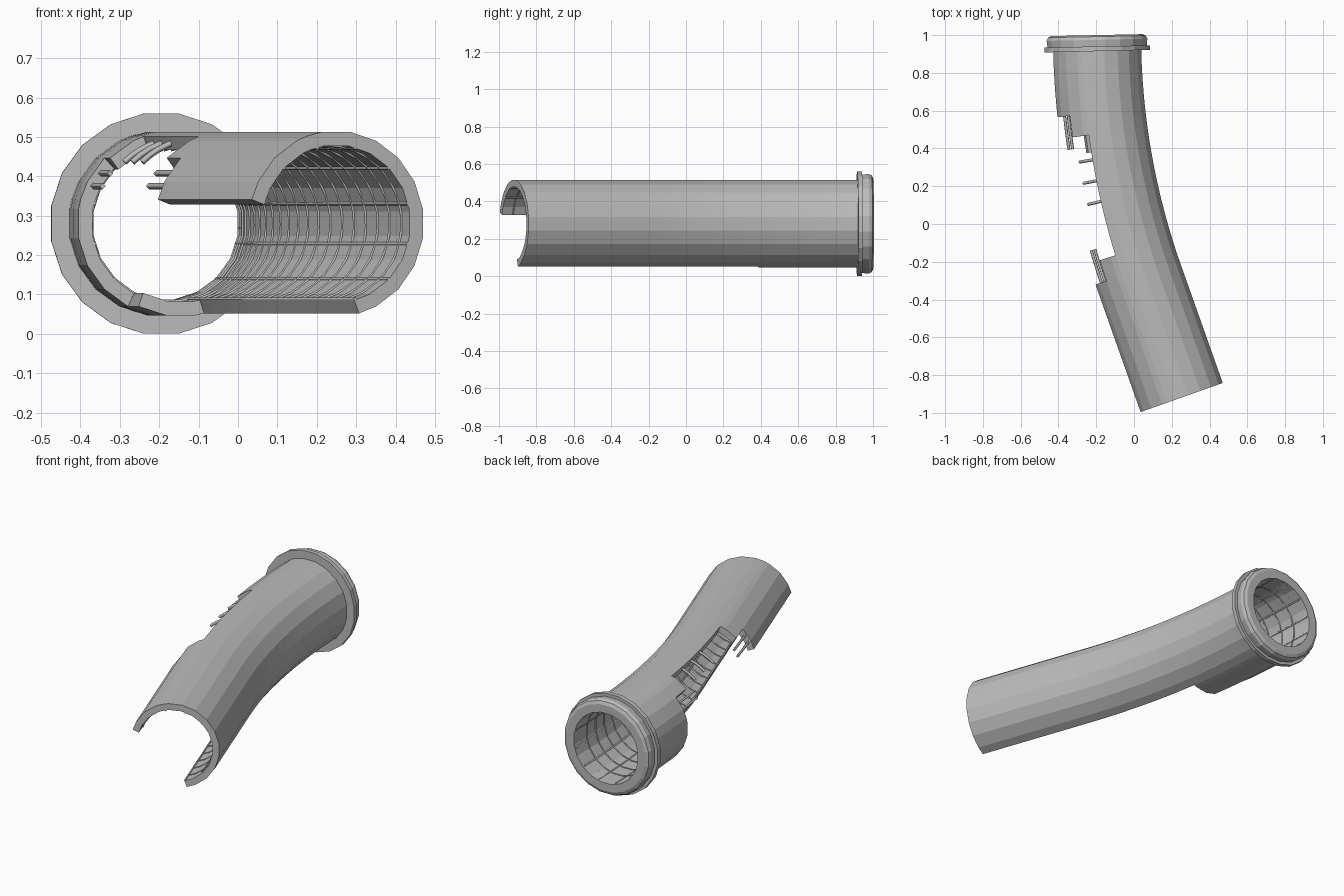
import bpy, bmesh
from math import sin, cos, radians
from mathutils import Vector

if "Cube" in bpy.data.objects:
    bpy.data.objects.remove(bpy.data.objects["Cube"])

# One concrete grey for everything
grey = bpy.data.materials.new("concrete_grey")
grey.use_nodes = True
grey.diffuse_color = (0.5, 0.5, 0.5, 1)
grey.node_tree.nodes["Principled BSDF"].inputs["Base Color"].default_value = (0.5, 0.5, 0.5, 1)

# Pipe centre line: a gentle bend, then a straight run to the front
START = Vector((-0.195, 0.93, 0.28))
H0, H1 = radians(1.2), radians(19.5)
BEND, LENGTH = 1.25, 1.913
K = (H1 - H0) / BEND
OUTER, WALL, ROD = 0.236, 0.036, 0.217
BACK_EDGE, FRONT_EDGE = 0.34, 1.2          # ends of the broken stretch
TOP_CUT, SIDE_CUT, LOW_CUT = 110, 165, 285  # broken edges, in degrees


def point(s, r, deg):
    """Point at distance s along the pipe, radius r, angle deg round it."""
    h = H0 + K * min(max(s, 0), BEND)
    extra = s - min(max(s, 0), BEND)
    centre = START + Vector(((cos(H0) - cos(h)) / K, (sin(H0) - sin(h)) / K, 0))
    centre += Vector((sin(h), -cos(h), 0)) * extra
    a = radians(deg)
    return centre + Vector((cos(h) * cos(a), sin(h) * cos(a), sin(a))) * r


def link(name, data):
    obj = bpy.data.objects.new(name, data)
    bpy.context.collection.objects.link(obj)
    data.materials.append(grey)
    return obj


def present(s, a):
    """Is the wall still there at this place?"""
    if s < BACK_EDGE or not TOP_CUT < a < LOW_CUT:
        return True
    if s > FRONT_EDGE:
        return a < SIDE_CUT
    if a < 135:
        return s < 0.45 or s > 1.09
    return a > 243 and s < 0.54


def pipe_wall():
    stations = sorted([i * LENGTH / 20 for i in range(21)]
                      + [BACK_EDGE, 0.45, 0.54, 1.09, FRONT_EDGE])
    angles = sorted([9 + 18 * i for i in range(20)] + [TOP_CUT, SIDE_CUT, LOW_CUT])
    n = len(angles)
    bm = bmesh.new()
    grid = [[bm.verts.new(point(s, OUTER, a)) for a in angles] for s in stations]
    for i in range(len(stations) - 1):
        for j in range(n):
            k = (j + 1) % n
            mid = (angles[j] + angles[k] + (360 if k == 0 else 0)) / 2
            if present((stations[i] + stations[i + 1]) / 2, mid):
                bm.faces.new((grid[i][j], grid[i][k], grid[i + 1][k], grid[i + 1][j]))
    bmesh.ops.delete(bm, geom=[v for v in bm.verts if not v.link_faces], context='VERTS')
    mesh = bpy.data.meshes.new("pipe_wall")
    bm.to_mesh(mesh)
    bm.free()
    solid = link("pipe_wall", mesh).modifiers.new("thickness", 'SOLIDIFY')
    solid.thickness, solid.offset = WALL, -1


def collar():
    profile = [(0.015, 0.2), (0.015, 0.283), (-0.01, 0.283), (-0.01, 0.266),
               (-0.045, 0.27), (-0.062, 0.262), (-0.07, 0.245), (-0.07, 0.2)]
    bm = bmesh.new()
    rings = [[bm.verts.new(point(s, r, 9 + 18 * i)) for s, r in profile] for i in range(20)]
    for i in range(20):
        a, b = rings[i], rings[(i + 1) % 20]
        for j in range(len(profile)):
            k = (j + 1) % len(profile)
            bm.faces.new((a[j], a[k], b[k], b[j]))
    bmesh.ops.recalc_face_normals(bm, faces=bm.faces)
    mesh = bpy.data.meshes.new("end_collar")
    bm.to_mesh(mesh)
    bm.free()
    link("end_collar", mesh)


def rods(name, paths, radius):
    curve = bpy.data.curves.new(name, 'CURVE')
    curve.dimensions = '3D'
    curve.bevel_depth, curve.bevel_resolution = radius, 0
    curve.use_fill_caps = True
    for pts in paths:
        spline = curve.splines.new('POLY')
        spline.points.add(len(pts) - 1)
        for p, co in zip(spline.points, pts):
            p.co = (*co, 1)
    link(name, curve)


def along(s0, s1, r, a, n=16):
    return [point(s0 + (s1 - s0) * i / n, r, a) for i in range(n + 1)]


def around(s, r, a0, a1, n=20):
    return [point(s, r, a0 + (a1 - a0) * i / n) for i in range(n + 1)]


pipe_wall()
collar()

# Lengthwise bars half sunk in the inner face
bars = []
for a in range(15, 360, 30):
    if TOP_CUT < a < LOW_CUT:
        bars.append(along(-0.06, BACK_EDGE, 0.199, a))
        if a < SIDE_CUT:
            bars.append(along(FRONT_EDGE, LENGTH, 0.199, a))
    else:
        bars.append(along(-0.06, LENGTH, 0.199, a))
rods("inner_bars", bars, 0.005)

# Hoops half sunk in the inner face
hoops = []
for i in range(21):
    s = 0.05 + i * 0.09
    if s < BACK_EDGE:
        hoops.append(around(s, 0.199, 9, 369))
    else:
        end = TOP_CUT if s < FRONT_EDGE else SIDE_CUT
        hoops.append(around(s, 0.199, LOW_CUT - 360, end))
rods("inner_hoops", hoops, 0.004)

# Bare bars sticking out of the broken edges
bare = [along(BACK_EDGE - 0.03, BACK_EDGE + 0.17, ROD, a) for a in (144, 154)]
bare += [along(FRONT_EDGE + 0.03, FRONT_EDGE - 0.17, ROD, a) for a in (144, 154)]
bare += [around(s, ROD, 105, 134, 4) for s in (0.58, 0.69, 0.8)]
rods("bare_bars", bare, 0.008)
